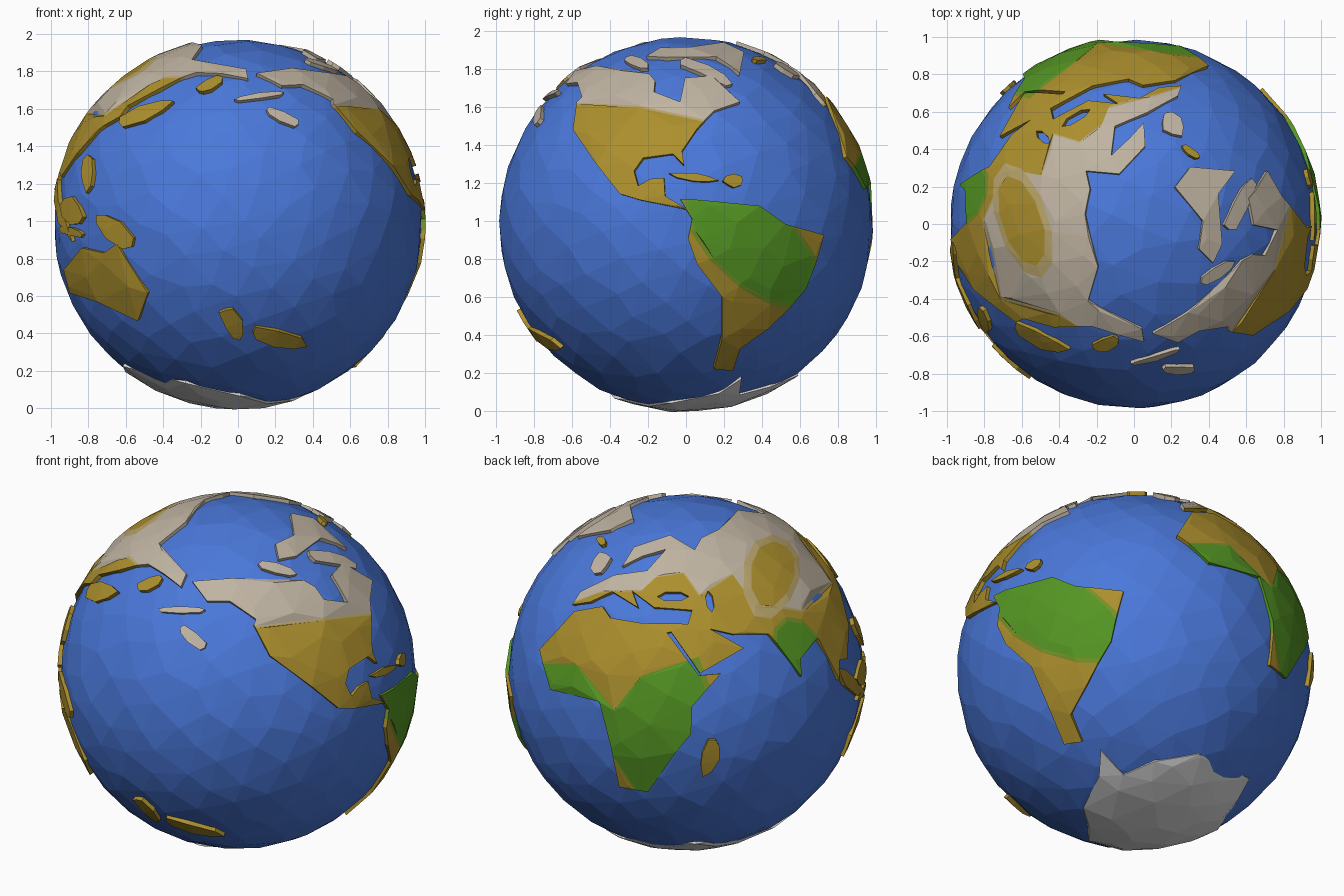
import bpy, bmesh, math, random
from mathutils import Vector
from mathutils.geometry import delaunay_2d_cdt

if "Cube" in bpy.data.objects:
    bpy.data.objects.remove(bpy.data.objects["Cube"])

random.seed(4)
CENTRE = Vector((0, 0, 0.985))
OCEAN_R, LAND_R, ROOT_R = 0.986, 1.003, 0.94


# ---- colours
def material(name, rgb):
    m = bpy.data.materials.new(name)
    lin = [((c / 255 + 0.055) / 1.055) ** 2.4 for c in rgb]
    m.diffuse_color = (*lin, 1)
    m.use_nodes = True
    m.node_tree.nodes["Principled BSDF"].inputs["Base Color"].default_value = m.diffuse_color
    return m


MATS = [material("ocean_blue", (74, 120, 218)), material("dry_gold", (172, 143, 45)),
        material("tundra_grey", (192, 180, 162)), material("forest_green", (84, 150, 35)),
        material("tundra_edge", (184, 164, 108)), material("forest_edge", (118, 145, 38)),
        material("ice_white", (222, 222, 222))]
OCEAN, GOLD, GREY, GREEN, GREY_EDGE, GREEN_EDGE, ICE = range(7)

# ---- shapes are drawn in view planes: azimuth, elevation, centre and scale of each view
VIEWS = {"front": (-90, 0, 238, 224, 187), "right": (0, 0, 686, 225, 190),
         "top": (-90, 90, 1134, 225, 187), "fr": (-55, 25, 238, 671, 181),
         "back": (125, 28, 684, 671, 181), "below": (45, -28, 1132, 671, 181)}


def trace(view, *pts):
    """Lift points of a view plane on to the unit sphere."""
    az, el, cx, cy, s = VIEWS[view]
    a, e = math.radians(az), math.radians(el)
    r = Vector((-math.sin(a), math.cos(a), 0))
    u = Vector((-math.cos(a) * math.sin(e), -math.sin(a) * math.sin(e), math.cos(e)))
    out = []
    for x, y in pts:
        p, q = (x - cx) / s, (cy - y) / s
        d = math.sqrt(max(0, 1 - p * p - q * q))
        out.append((r * p + u * q + r.cross(u) * d).normalized())
    return out


def oval(view, cx, cy, a, b, deg, n=8, rough=0.0):
    """Oval in a view plane, with an uneven shore if rough > 0."""
    t, pts = math.radians(deg), []
    for i in range(n):
        w, k = 2 * math.pi * i / n, 1 + random.uniform(-rough, rough)
        x, y = a * k * math.cos(w), b * k * math.sin(w)
        pts.append((cx + x * math.cos(t) - y * math.sin(t), cy + x * math.sin(t) + y * math.cos(t)))
    return trace(view, *pts)


def scatter(n):
    """Evenly spread, slightly jittered points on the unit sphere."""
    pts = []
    for i in range(n):
        z, t = 1 - (2 * i + 1) / n, i * math.pi * (3 - math.sqrt(5))
        w = math.sqrt(1 - z * z)
        j = Vector([random.uniform(-0.04, 0.04) for _ in range(3)])
        pts.append((Vector((w * math.cos(t), w * math.sin(t), z)) + j).normalized())
    return pts


def inside(p, poly):
    hit = False
    for a, b in zip(poly, poly[1:] + poly[:1]):
        if (a[1] > p[1]) != (b[1] > p[1]):
            if p[0] < (b[0] - a[0]) * (p[1] - a[1]) / (b[1] - a[1]) + a[0]:
                hit = not hit
    return hit


def finish(bm, name):
    me = bpy.data.meshes.new(name)
    bm.to_mesh(me)
    bm.free()
    for m in MATS:
        me.materials.append(m)
    ob = bpy.data.objects.new(name, me)
    ob.location = CENTRE
    bpy.context.collection.objects.link(ob)


FACETS = scatter(380)


def land(name, colour, outline, holes=(), zones=(), radius=LAND_R):
    """Raised plate on the globe; zones = (colour, edge colour, edge growth, outline)."""
    c = sum(outline, Vector((0, 0, 0))).normalized()
    e1 = c.orthogonal().normalized()
    e2 = c.cross(e1)

    def flat(ps):
        return [Vector((p.dot(e1), p.dot(e2))) / (1 + p.dot(c)) for p in ps]

    shore, seas, paint = flat(outline), [flat(h) for h in holes], []
    for core, edge, grow, z in zones:
        z = flat(z)
        mid = sum(z, Vector((0, 0))) / len(z)
        paint += [(edge, [mid + (p - mid) * grow for p in z]), (core, z)]
    verts, edges = [], []
    for loop in [shore] + seas + [z for _, z in paint]:
        n, k = len(verts), len(loop)
        verts += loop
        edges += [(n + i, n + (i + 1) % k) for i in range(k)]
    verts += [p for p in flat([f for f in FACETS if f.dot(c) > -0.5]) if inside(p, shore)]
    res = delaunay_2d_cdt(verts, edges, [], 0, 1e-5)

    bm = bmesh.new()
    top = []
    for p in res[0]:
        s = p.x * p.x + p.y * p.y
        top.append(bm.verts.new((e1 * 2 * p.x + e2 * 2 * p.y + c * (1 - s)) / (1 + s) * radius))
    for f in res[2]:
        mid = sum((res[0][i] for i in f), Vector((0, 0))) / len(f)
        if not inside(mid, shore) or any(inside(mid, h) for h in seas):
            continue
        face = bm.faces.new([top[i] for i in f])
        face.normal_update()
        if face.normal.dot(face.calc_center_median()) < 0:
            face.normal_flip()
        face.material_index = colour
        for m, z in paint:
            if inside(mid, z):
                face.material_index = m
    # cliffs down into the ocean
    low = {}
    for e in [e for e in bm.edges if e.is_boundary]:
        lp = e.link_loops[0]
        a, b = lp.vert, lp.link_loop_next.vert
        for v in (a, b):
            if v not in low:
                low[v] = bm.verts.new(v.co.normalized() * ROOT_R)
        bm.faces.new((b, a, low[a], low[b])).material_index = lp.face.material_index
    bmesh.ops.delete(bm, geom=[v for v in bm.verts if not v.link_faces], context='VERTS')
    finish(bm, name)


def isles(colour, view, **ovals):
    for name, shape in ovals.items():
        land(name, colour, oval(view, *shape, rough=0.2))


# ---- ocean ball
bm = bmesh.new()
for p in FACETS:
    bm.verts.new(p * OCEAN_R)
bmesh.ops.convex_hull(bm, input=bm.verts[:])
bmesh.ops.recalc_face_normals(bm, faces=bm.faces[:])
finish(bm, "ocean")

# ---- north america with its tundra
north = trace("fr", (256, 618), (230, 600), (207, 600), (192, 580), (232, 577), (304, 579))
north += trace("right", (655, 82), (654, 93), (680, 103), (685, 79), (712, 77), (740, 103), (714, 112), (697, 130),
               (682, 152), (684, 166), (673, 155), (643, 159), (634, 172), (638, 187), (650, 180), (664, 179),
               (665, 197), (688, 211), (640, 201), (620, 195), (597, 166), (573, 131), (577, 103))
tundra = trace("right", (577, 104), (640, 107), (708, 122), (755, 105), (690, 50))
tundra += trace("fr", (230, 560), (180, 585), (215, 615))
land("north_america", GOLD, north, zones=[(GREY, GREY_EDGE, 1.06, tundra)])

# ---- south america with its rainforest
south = trace("right", (680, 200), (700, 201), (760, 207), (785, 225), (824, 236), (806, 290), (768, 330), (740, 350),
              (733, 372), (714, 370), (722, 340), (722, 298), (697, 265), (688, 240), (692, 220))
land("south_america", GOLD, south,
     zones=[(GREEN, GREEN_EDGE, 1.1, oval("right", 753, 244, 82, 39, 43, 14))])

# ---- africa, europe and asia in one plate
africa = trace("back", (572, 617), (537, 654), (548, 695), (597, 709), (609, 755), (617, 793), (646, 798), (674, 760),
               (689, 742), (690, 715), (719, 682), (697, 684), (682, 664), (665, 641))
south_asia = trace("back", (669, 640), (698, 682), (742, 656), (708, 637), (731, 642), (767, 641), (800, 683),
                   (799, 665), (816, 643), (838, 684), (838, 664), (846, 662))
east_asia = trace("front", (78, 153), (104, 126), (120, 117), (128, 106), (158, 90), (196, 73), (222, 74), (248, 79))
arctic = trace("top", (1142, 330), (1088, 302), (1098, 268), (1085, 215), (1090, 190), (1086, 172))
europe = trace("back", (668, 540), (632, 552), (620, 572), (640, 562), (664, 555), (645, 577), (612, 581), (578, 597),
               (570, 610), (588, 608), (610, 598), (636, 615), (630, 598), (652, 615), (690, 618), (686, 632),
               (640, 631), (608, 625), (600, 613))
inner_seas = [oval("back", 671, 604, 16, 5, 0, 6), oval("back", 708, 609, 11, 4, 80, 6)]
taiga = trace("back", (560, 612), (600, 597), (640, 597), (655, 583), (682, 579), (698, 602), (730, 580), (752, 612),
              (800, 615))
taiga += trace("top", (1002, 298), (1060, 314), (1120, 350), (1160, 350), (1115, 200)) + trace("back", (590, 550))
jungle = trace("back", (538, 669), (575, 672), (612, 718), (638, 686), (692, 668), (704, 700), (700, 760), (650, 815),
               (590, 730), (540, 702))
land("africa_europe_asia", GOLD, africa + south_asia + east_asia + arctic + europe, inner_seas,
     [(GREY, GREY_EDGE, 1.03, taiga), (GOLD, GREY_EDGE, 1.3, oval("top", 1022, 222, 47, 20, 72, 10)),
      (GREEN, GREEN_EDGE, 1.06, jungle), (GREEN, GREEN_EDGE, 1.15, oval("back", 797, 658, 32, 22, 70, 10))])

# ---- southern ice cap
ice = trace("below", (1107, 755), (1128, 780), (1160, 768), (1205, 762), (1250, 787), (1212, 838))
ice += trace("front", (122, 367), (185, 384), (240, 397)) + trace("below", (1083, 810), (1103, 780))
land("southern_ice_cap", ICE, ice, radius=0.995)

# ---- large islands
land("australia", GOLD, trace("front", (64, 270), (82, 248), (104, 253), (117, 244), (148, 293), (138, 321),
                              (98, 302), (70, 293)))
land("greenland", GREY, trace("top", (1175, 188), (1190, 168), (1235, 172), (1218, 195), (1222, 245), (1213, 264),
                              (1199, 250), (1203, 222)))

# ---- small islands as rough ovals: centre, half length, half width, turn
isles(GOLD, "front", new_guinea=(113, 230, 26, 10, 42), pacific_isle_north=(233, 325, 20, 9, 65),
      pacific_isle_south=(277, 339, 29, 8, 14), east_peninsula=(209, 85, 15, 5, -30), japan=(142, 114, 30, 7, -22),
      philippines=(87, 173, 18, 6, 92), borneo=(71, 211, 15, 10, 60), java=(71, 232, 13, 4, 12))
isles(GREY, "front", pacific_arc=(282, 117, 20, 5, 24), pacific_chain=(260, 96, 29, 3, -8))
isles(GOLD, "back", madagascar=(708, 764, 19, 9, 110), sumatra=(849, 684, 17, 6, 45))
isles(GREY, "back", britain=(598, 568, 12, 8, -60))
isles(GOLD, "top", iceland=(1191, 153, 11, 4, 35))
isles(GREY, "top", baffin_isle=(1240, 206, 30, 8, -66), arctic_isle=(1217, 274, 20, 6, -33))
isles(GOLD, "right", cuba=(695, 178, 22, 4, 8), caribbean_isle=(734, 182, 10, 6, 0))
